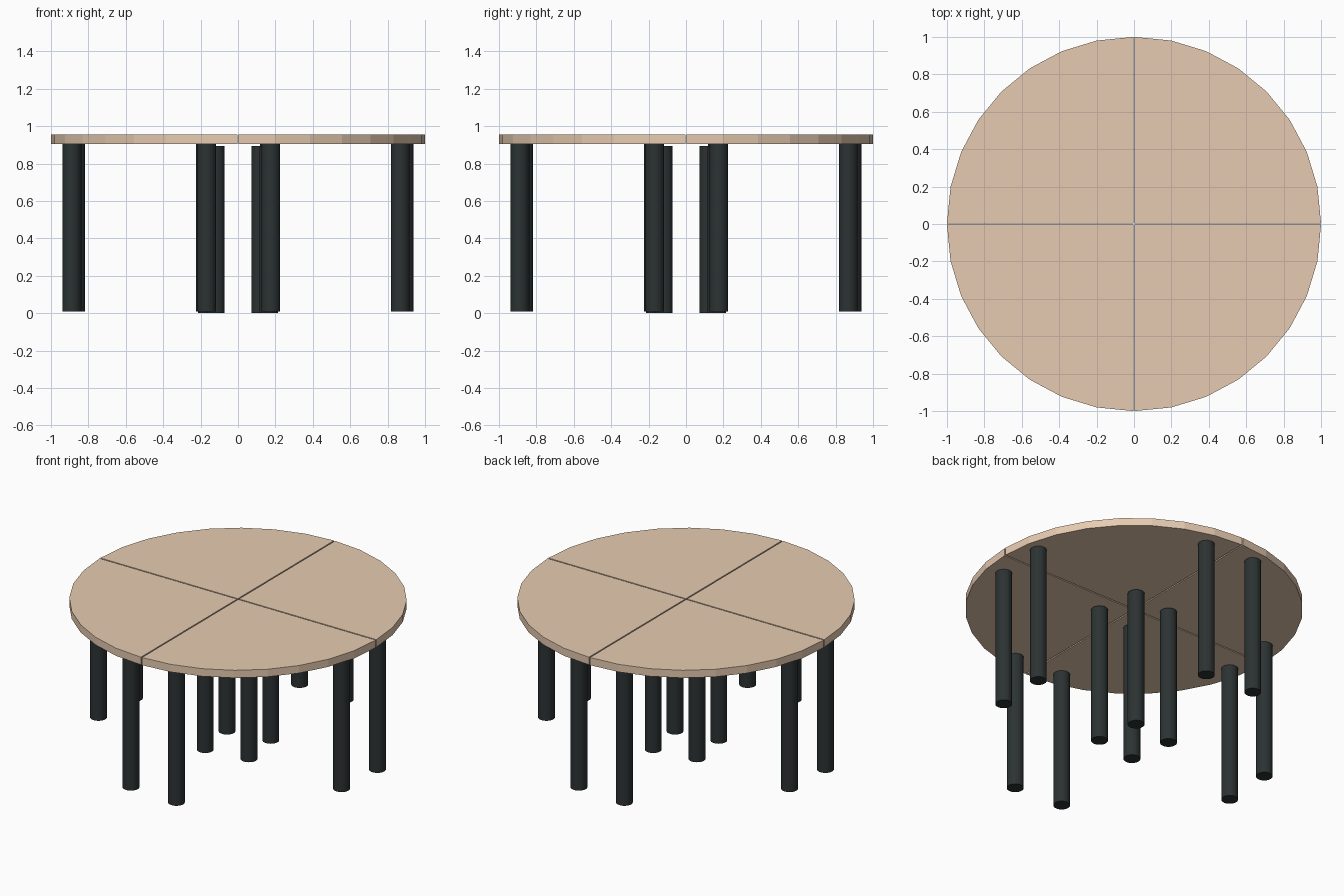
import bpy, bmesh, math
from mathutils import Matrix

if "Cube" in bpy.data.objects:
    bpy.data.objects.remove(bpy.data.objects["Cube"])

GAP = 0.004            # half the seam between wedges
TOP_Z, BOTTOM_Z = 0.955, 0.905
LEG_R = 0.05


def material(name, color):
    m = bpy.data.materials.new(name)
    m.diffuse_color = color
    m.use_nodes = True
    m.node_tree.nodes["Principled BSDF"].inputs["Base Color"].default_value = m.diffuse_color
    return m


wood = material("light_wood", (0.80, 0.60, 0.44, 1))
black = material("black_metal", (0.025, 0.032, 0.032, 1))


def finish(name, bm, mat):
    bmesh.ops.recalc_face_normals(bm, faces=bm.faces)
    mesh = bpy.data.meshes.new(name)
    bm.to_mesh(mesh)
    bm.free()
    mesh.materials.append(mat)
    obj = bpy.data.objects.new(name, mesh)
    bpy.context.collection.objects.link(obj)
    return obj


def wedge(name, turn):
    # Quarter-circle slab, 8 facets on the rim
    bm = bmesh.new()
    r = 1 - GAP
    pts = [(GAP, GAP)]
    for i in range(9):
        a = math.radians(11.25 * i)
        pts.append((GAP + r * math.cos(a), GAP + r * math.sin(a)))
    face = bm.faces.new([bm.verts.new((x, y, BOTTOM_Z)) for x, y in pts])
    ext = bmesh.ops.extrude_face_region(bm, geom=[face], use_keep_orig=True)
    for v in ext["geom"]:
        if isinstance(v, bmesh.types.BMVert):
            v.co.z = TOP_Z
    bm.transform(turn)
    return finish(name, bm, wood)


def leg(name, x, y, z0, z1, turn):
    bm = bmesh.new()
    bmesh.ops.create_cone(bm, cap_ends=True, segments=32, radius1=LEG_R,
                          radius2=LEG_R, depth=z1 - z0,
                          matrix=Matrix.Translation((x, y, (z0 + z1) / 2)))
    bm.transform(turn)
    return finish(name, bm, black)


# Four identical side tables turned about the centre
for q in range(4):
    turn = Matrix.Rotation(math.radians(90 * q), 4, 'Z')
    wedge(f"table_top_{q + 1}", turn)
    leg(f"outer_leg_a_{q + 1}", 0.888, 0.175, 0.01, BOTTOM_Z, turn)
    leg(f"outer_leg_b_{q + 1}", 0.168, 0.868, 0.01, BOTTOM_Z, turn)
    leg(f"inner_leg_{q + 1}", 0.122, 0.165, 0.0, 0.895, turn)
